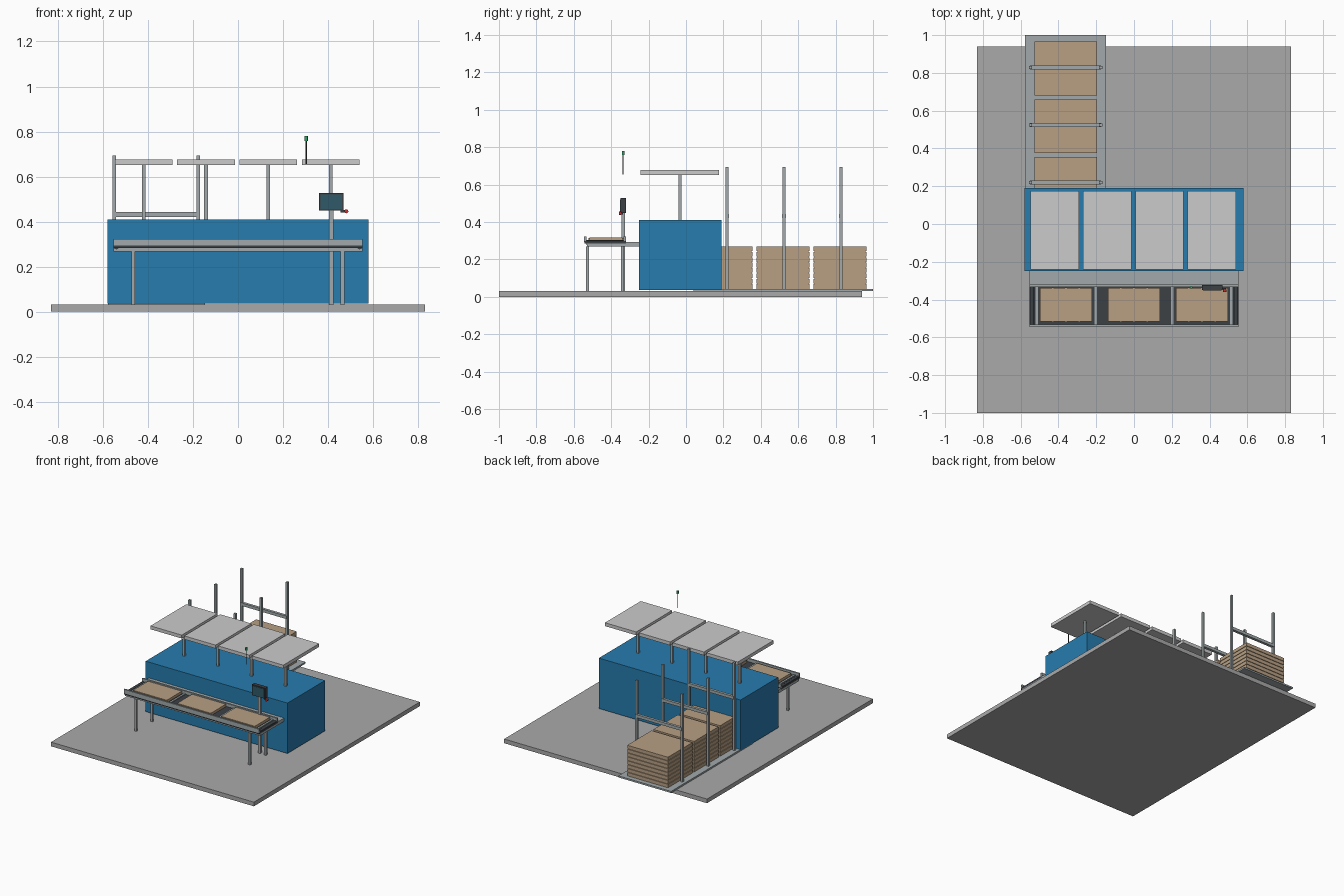
import bpy, bmesh, math

if "Cube" in bpy.data.objects:
    bpy.data.objects.remove(bpy.data.objects["Cube"])


def material(name, rgb):
    m = bpy.data.materials.new(name)
    m.diffuse_color = (*rgb, 1)
    m.use_nodes = True
    m.node_tree.nodes["Principled BSDF"].inputs["Base Color"].default_value = m.diffuse_color
    return m


BLUE = material("blue_paint", (0.02, 0.20, 0.42))
TAN = material("cardboard", (0.48, 0.35, 0.23))
PANEL = material("pale_panel", (0.65, 0.66, 0.65))
METAL = material("metal", (0.36, 0.40, 0.41))
DARK = material("dark_rubber", (0.045, 0.052, 0.06))
TEAL = material("screen_glass", (0.03, 0.10, 0.14))
RED = material("red", (0.6, 0.03, 0.03))
GREEN = material("green", (0.03, 0.4, 0.15))
FLOOR = material("concrete", (0.40, 0.40, 0.40))


def finish(name, bm, mat):
    me = bpy.data.meshes.new(name)
    bm.to_mesh(me)
    bm.free()
    ob = bpy.data.objects.new(name, me)
    bpy.context.collection.objects.link(ob)
    me.materials.append(mat)
    return ob


def boxes(name, spans, mat):
    """One object from several (x0, x1, y0, y1, z0, z1) boxes."""
    bm = bmesh.new()
    for x0, x1, y0, y1, z0, z1 in spans:
        for v in bmesh.ops.create_cube(bm, size=1)["verts"]:
            v.co.x = x1 if v.co.x > 0 else x0
            v.co.y = y1 if v.co.y > 0 else y0
            v.co.z = z1 if v.co.z > 0 else z0
    return finish(name, bm, mat)


def cylinder(name, loc, r, depth, mat, axis="z"):
    bm = bmesh.new()
    bmesh.ops.create_cone(bm, cap_ends=True, segments=16, radius1=r, radius2=r, depth=depth)
    for f in bm.faces:
        f.smooth = len(f.verts) == 4
    for e in bm.edges:
        e.smooth = all(len(f.verts) == 4 for f in e.link_faces)
    ob = finish(name, bm, mat)
    ob.location = loc
    if axis == "y":
        ob.rotation_euler.x = math.pi / 2
    return ob


def post(x, y, z0, z1, w=0.016):
    return (x - w / 2, x + w / 2, y - w / 2, y + w / 2, z0, z1)


# floor slab and machine body
boxes("floor_slab", [(-0.83, 0.83, -1.0, 0.94, 0, 0.031)], FLOOR)
boxes("machine_body", [(-0.58, 0.58, -0.25, 0.19, 0.037, 0.41)], BLUE)

# roof panels on single posts
for i in range(4):
    x = -0.419 + i * 0.277
    boxes(f"roof_panel_{i}", [(x - 0.128, x + 0.128, -0.242, 0.176, 0.652, 0.677)], PANEL)
    boxes(f"roof_post_{i}", [post(x, -0.031, 0.41, 0.652)], METAL)

# conveyor: frame, belt, side rails, crossbars, end rollers, legs
boxes("conveyor_frame", [(-0.553, 0.553, -0.53, -0.32, 0.268, 0.284)], METAL)
boxes("transfer_ledge", [(-0.553, 0.553, -0.32, -0.25, 0.268, 0.293)], METAL)
boxes("conveyor_belt", [(-0.553, 0.553, -0.544, -0.32, 0.284, 0.299)], DARK)
for name, y in (("front_rail", -0.545), ("back_rail", -0.333)):
    boxes(name, [(-0.553, 0.553, y, y + 0.012, 0.293, 0.322)], METAL)
boxes("belt_crossbars", [(x - 0.007, x + 0.007, -0.533, -0.333, 0.295, 0.305)
                         for x in (-0.515, -0.203, 0.203, 0.515)], METAL)
for side in (-1, 1):
    cylinder(f"end_roller_{side}", (side * 0.54, -0.432, 0.29), 0.013, 0.2, DARK, "y")
boxes("conveyor_legs", [post(x, y, 0.031, 0.268) for x in (-0.466, 0.464)
                        for y in (-0.526, -0.34)], METAL)

# flat boards on the belt, with small edge tabs
for i, x in enumerate((-0.36, 0.0, 0.36)):
    parts = [(x - 0.138, x + 0.138, -0.515, -0.34, 0.299, 0.318)]
    for dx in (-0.07, 0, 0.07):
        parts.append((x + dx - 0.004, x + dx + 0.004, -0.52, -0.335, 0.302, 0.314))
    boxes(f"board_{i}", parts, TAN)

# control stand with screen, stop button and beacon
boxes("control_post", [post(0.414, -0.335, 0.031, 0.46, 0.02)], METAL)
boxes("screen_housing", [(0.36, 0.468, -0.35, -0.322, 0.449, 0.528)], DARK)
boxes("screen_face", [(0.366, 0.462, -0.353, -0.35, 0.456, 0.521)], TEAL)
boxes("button_arm", [(0.455, 0.488, -0.348, -0.338, 0.44, 0.452)], DARK)
cylinder("stop_button", (0.481, -0.353, 0.446), 0.009, 0.012, RED, "y")
cylinder("beacon_pole", (0.303, -0.336, 0.709), 0.003, 0.108, DARK)
cylinder("beacon_lamp", (0.303, -0.336, 0.77), 0.007, 0.022, GREEN)

# infeed: base plate, stacks of sheets, gate frames
boxes("infeed_base", [(-0.578, -0.147, 0.04, 1.0, 0.031, 0.043)], METAL)
for i in range(3):
    y = 0.213 + i * 0.305
    layers = [(-0.528, -0.195, y - 0.142, y + 0.142, 0.043 + k * 0.0287, 0.068 + k * 0.0287)
              for k in range(8)]
    core = [(-0.522, -0.201, y - 0.136, y + 0.136, 0.045, 0.26)]
    boxes(f"sheet_stack_{i}", layers + core, TAN)
    g = 0.22 + i * 0.304
    boxes(f"gate_{i}", [post(x, g, 0.043, 0.693) for x in (-0.549, -0.176)]
          + [(-0.551, -0.174, g - 0.01, g + 0.01, 0.421, 0.443)], METAL)
